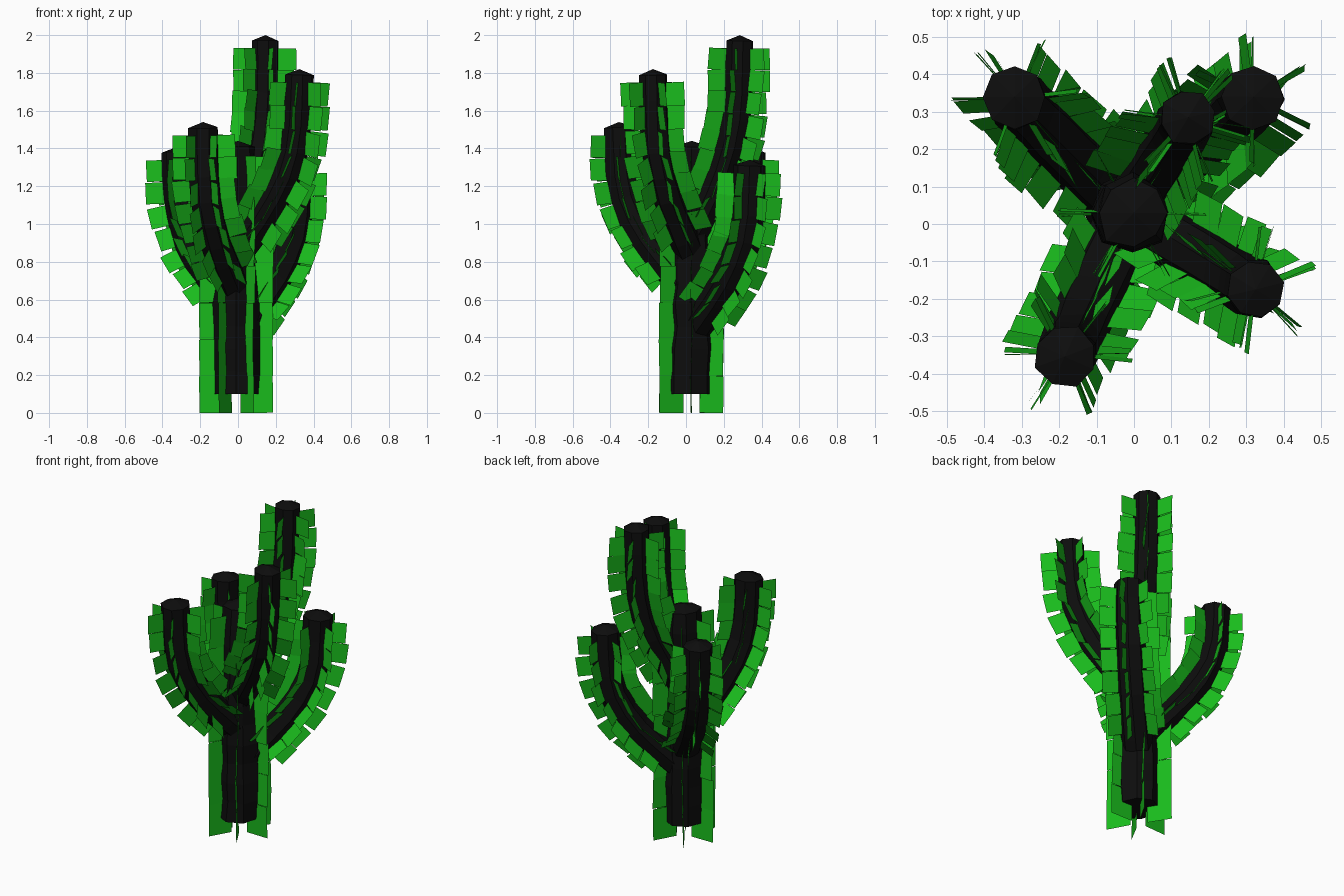
import bpy, bmesh, math, random
from mathutils import Vector, Matrix

if "Cube" in bpy.data.objects:
    bpy.data.objects.remove(bpy.data.objects["Cube"])

random.seed(4)


def material(name, rgb):
    m = bpy.data.materials.new(name)
    m.diffuse_color = (*rgb, 1)
    m.use_nodes = True
    m.node_tree.nodes["Principled BSDF"].inputs["Base Color"].default_value = m.diffuse_color
    return m


flesh = material("dark_flesh", (0.004, 0.004, 0.004))
spine = material("green_spines", (0.01, 0.5, 0.012))


def make_object(name, bm, mat):
    me = bpy.data.meshes.new(name)
    bm.to_mesh(me)
    bm.free()
    me.materials.append(mat)
    ob = bpy.data.objects.new(name, me)
    bpy.context.collection.objects.link(ob)
    return ob


def smooth_path(pts, steps=10):
    """Catmull-Rom curve through the points."""
    p = [2 * pts[0] - pts[1]] + pts + [2 * pts[-1] - pts[-2]]
    out = []
    for i in range(1, len(p) - 2):
        a, b, c, d = p[i - 1:i + 3]
        for k in range(steps):
            t = k / steps
            out.append(0.5 * (2 * b + (c - a) * t + (2 * a - 5 * b + 4 * c - d) * t * t
                              + (3 * b - a - 3 * c + d) * t ** 3))
    return out + [pts[-1]]


def sample(path, s):
    """Position and tangent at arc length s."""
    for a, b in zip(path, path[1:]):
        length = (b - a).length
        if s <= length:
            break
        s -= length
    t = (b - a).normalized()
    return a + t * s, t


def frame(t, out):
    e1 = (out - t * out.dot(t)).normalized()
    return e1, t.cross(e1)


def tube(name, path, out, r0, r1, rings, jitter=0.0, sides=8):
    total = sum((b - a).length for a, b in zip(path, path[1:]))
    bm = bmesh.new()
    loops = []
    for i in range(rings):
        f = i / (rings - 1)
        pos, t = sample(path, f * (total - 0.03))
        e1, e2 = frame(t, out)
        loop = []
        for k in range(sides):
            a = math.tau * k / sides
            r = r0 + (r1 - r0) * f + random.uniform(-jitter, jitter)
            loop.append(bm.verts.new(pos + r * (e1 * math.cos(a) + e2 * math.sin(a))))
        loops.append(loop)
    for la, lb in zip(loops, loops[1:]):
        for k in range(sides):
            j = (k + 1) % sides
            bm.faces.new((la[k], la[j], lb[j], lb[k]))
    # low pointed cap and flat bottom
    apex = bm.verts.new(path[-1])
    for k in range(sides):
        bm.faces.new((loops[-1][k], loops[-1][(k + 1) % sides], apex))
    bm.faces.new(loops[0][::-1])
    return make_object(name, bm, flesh)


def spine_cards(name, path, out, inner, outer, start, end, height, phase, loose):
    """Six rows of square cards standing radially on the tube."""
    bm = bmesh.new()
    total = sum((b - a).length for a, b in zip(path, path[1:]))
    n = round((total - start - end) / height)
    step = (total - start - end) / n
    for row in range(6):
        for i in range(n):
            pos, t = sample(path, start + (i + 0.5) * step)
            e1, e2 = frame(t, out)
            a = phase + row * math.tau / 6 + random.uniform(-loose, loose)
            d = e1 * math.cos(a) + e2 * math.sin(a)
            tilt = Matrix.Rotation(random.uniform(-loose, loose) * 0.4, 3, t.cross(d))
            yaw = Matrix.Rotation(random.uniform(-loose, loose), 3, d)
            shift = random.uniform(-0.01, 0.01) if loose > 0.05 else 0
            mid = pos + d * ((inner + outer) / 2 + shift)
            hd, ht = d * (outer - inner) / 2, t * step * 0.5
            bm.faces.new([bm.verts.new(mid + tilt @ yaw @ (hd * u + ht * v))
                          for u, v in ((-1, -1), (1, -1), (1, 1), (-1, 1))])
    return make_object(name, bm, spine)


# Trunk
X = Vector((1, 0, 0))
root = Vector((-0.01, 0.03, 0))
trunk = [root, Vector((-0.01, 0.03, 0.7)), Vector((0, 0.03, 1.44))]
path = smooth_path(trunk)
tube("trunk", [root + Vector((0, 0, 0.1))] + path[2:], X, 0.125, 0.095, 12, 0.012)
spine_cards("trunk_spines", path, X, 0.05, 0.195, 0.0, 0.08, 0.2, 0.0, 0.04)

# Arms: tip x, tip y, start height, top height, radius
arms = {
    "back_left_arm": (-0.32, 0.34, 0.54, 1.41, 0.083),
    "front_left_arm": (-0.185, -0.355, 0.63, 1.54, 0.083),
    "front_right_arm": (0.325, -0.175, 0.83, 1.82, 0.078),
    "tall_back_arm": (0.145, 0.285, 0.92, 2.0, 0.075),
    "back_right_arm": (0.32, 0.34, 0.42, 1.34, 0.085),
}
bend = [(0, 0), (0.4, 0.19), (0.74, 0.39), (0.95, 0.63), (1, 1)]
for name, (x, y, z0, z1, r) in arms.items():
    reach = Vector((x, y, 0)) - root
    pts = [root + reach * f + Vector((0, 0, z0 + (z1 - z0) * h)) for f, h in bend]
    path = smooth_path(pts)
    out = reach.normalized()
    tube(name, path, out, r * 1.05, r, 9, 0.004)
    spine_cards(name + "_spines", path, out, 0.055, 0.168, 0.16, 0.07, 0.118, -0.17, 0.12)
